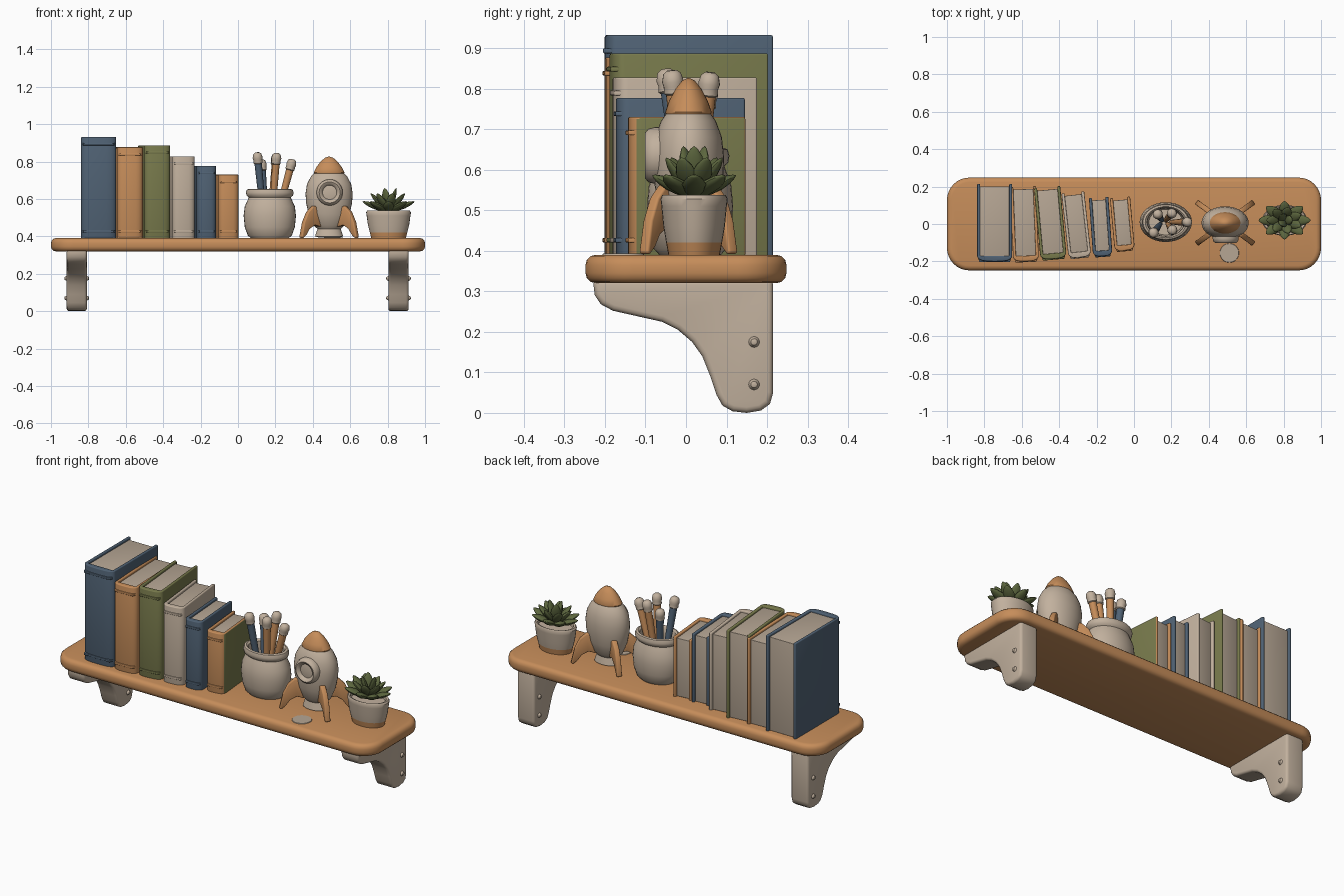
import bpy, bmesh, math
from mathutils import Vector, Matrix

cube = bpy.data.objects.get("Cube")
if cube:
    bpy.data.objects.remove(cube, do_unlink=True)
made = []


def material(name, *rgb):
    lin = [((c / 255 + 0.055) / 1.055) ** 2.4 for c in rgb] + [1]
    m = bpy.data.materials.new(name)
    m.use_nodes = True
    m.diffuse_color = lin
    node = next(n for n in m.node_tree.nodes if n.type == 'BSDF_PRINCIPLED')
    node.inputs["Base Color"].default_value = lin
    node.inputs["Roughness"].default_value = 0.8
    return m


WOOD = material("warm_orange", 198, 141, 90)
CREAM = material("cream", 194, 177, 158)
PAPER = material("paper", 182, 166, 148)
BLUE = material("slate_blue", 80, 98, 116)
GREEN = material("olive_green", 120, 122, 76)
LEAF = material("leaf_green", 92, 102, 62)


def finish(name, bm, mats, rule, matrix):
    """Turn a bmesh into an object; rule(face) picks the second material."""
    bmesh.ops.recalc_face_normals(bm, faces=bm.faces)
    bm.normal_update()
    if rule:
        for f in bm.faces:
            f.material_index = int(rule(f))
    mesh = bpy.data.meshes.new(name)
    bm.to_mesh(mesh)
    bm.free()
    for m in mats:
        mesh.materials.append(m)
    ob = bpy.data.objects.new(name, mesh)
    bpy.context.collection.objects.link(ob)
    ob.matrix_world = matrix
    made.append(ob)
    return ob


def prism(name, pts, lo, hi, axis, mats, bevel, rule=None, matrix=Matrix()):
    """Extrude a 2D outline along an axis (0=x, 1=y, 2=z) and round its edges."""
    place = [lambda u, v, w: (w, u, v), lambda u, v, w: (u, w, v),
             lambda u, v, w: (u, v, w)][axis]
    bm = bmesh.new()
    face = bm.faces.new([bm.verts.new(place(u, v, lo)) for u, v in pts])
    ext = bmesh.ops.extrude_face_region(bm, geom=[face])["geom"]
    bmesh.ops.translate(bm, vec=place(0, 0, hi - lo),
                        verts=[g for g in ext if isinstance(g, bmesh.types.BMVert)])
    bmesh.ops.recalc_face_normals(bm, faces=bm.faces)
    edges = [e for e in bm.edges if e.calc_face_angle(0) > 0.7]
    bmesh.ops.bevel(bm, geom=edges, offset=bevel, offset_type='OFFSET', segments=3,
                    profile=0.5, affect='EDGES', clamp_overlap=True)
    return finish(name, bm, mats, rule, matrix)


def lathe(name, prof, mats, loc, sy=1, rule=None, aim=(0, 0, 1), seg=32):
    """Spin an (r, z) profile, squash it in local y and point it along aim."""
    bm = bmesh.new()
    vs = [bm.verts.new((r, 0, z)) for r, z in prof]
    es = [bm.edges.new(p) for p in zip(vs, vs[1:])]
    bmesh.ops.spin(bm, geom=vs + es, cent=(0, 0, 0), axis=(0, 0, 1),
                   angle=math.tau, steps=seg, use_merge=True)
    bmesh.ops.remove_doubles(bm, verts=bm.verts, dist=0.0003)
    bmesh.ops.scale(bm, vec=(1, sy, 1), verts=bm.verts)
    aim = Vector(aim)
    turn = Matrix() if aim.z > 0.999 else aim.to_track_quat('Z', 'Y').to_matrix().to_4x4()
    return finish(name, bm, mats, rule, Matrix.Translation(loc) @ turn)


# Shelf board with rounded corners
TOP = 0.39
R = 0.12
outline = []
for k in range(4):
    sx, sy = [(1, 1), (-1, 1), (-1, -1), (1, -1)][k]
    for i in range(9):
        a = math.pi / 2 * (k + i / 8)
        outline.append((sx * (1 - R) + R * math.cos(a), sy * (0.248 - R) + R * math.sin(a)))
prism("shelf_board", outline, 0.32, TOP, 2, [WOOD], 0.025)

# Wall brackets with screw heads
arm = [(-0.23, 0.33), (-0.225, 0.29), (-0.21, 0.268), (-0.18, 0.252), (-0.06, 0.225),
       (-0.02, 0.205), (0.015, 0.175), (0.04, 0.14), (0.06, 0.09), (0.075, 0.045),
       (0.09, 0.018), (0.115, 0.004), (0.15, 0), (0.185, 0.006), (0.207, 0.022),
       (0.215, 0.05), (0.215, 0.33)]
for side, x in (("right", -0.862), ("left", 0.858)):
    prism(side + "_bracket", arm, x - 0.054, x + 0.054, 0, [CREAM], 0.014)
    for s in (-1, 1):
        for z in (0.07, 0.175):
            lathe(side + "_screw", [(0, 0.014), (0.008, 0.011), (0.014, 0), (0, -0.01)],
                  [CREAM], (x + s * 0.053, 0.168, z), aim=(s, 0, 0), seg=16)


def book(n, x, y, w, d, top, turn, color, right_color=None):
    """Hard cover wrapped around a page block, spine to the front."""
    at = Matrix.Translation((x, y, 0)) @ Matrix.Rotation(turn, 4, 'Z')
    h, back, t, curve = w / 2, d / 2, 0.016, 0.03
    cover = [(-h + t, back), (-h, back)]
    for i in range(13):
        c = -math.cos(math.pi * i / 12)
        cover.append((math.copysign(abs(c) ** 0.6, c) * h,
                      -back + curve - curve * math.sin(math.pi * i / 12)))
    cover += [(h, back), (h - t, back), (h - t, -back + curve), (-h + t, -back + curve)]
    prism(f"book_{n}_cover", cover, TOP - 0.004, top, 2, [color, right_color or color], 0.005,
          lambda f: f.normal.x > 0.9 and f.calc_center_median().x > h - 0.004, at)
    p = h - t + 0.002
    prism(f"book_{n}_pages", [(-p, back - 0.014), (-p, -back + 0.026), (p, -back + 0.026),
                              (p, back - 0.014)], TOP, top - 0.012, 2, [PAPER], 0.002, None, at)
    # Raised bands across the spine
    b = h - 0.005
    for z in (TOP + 0.03, top - 0.045):
        prism(f"book_{n}_band", [(-b, -back + 0.02), (-b + 0.008, -back - 0.004),
                                 (b - 0.008, -back - 0.004), (b, -back + 0.02)],
              z, z + 0.012, 2, [color], 0.003, None, at)


book(1, -0.745, 0.007, 0.188, 0.415, 0.932, 0, BLUE)
book(2, -0.585, 0, 0.138, 0.40, 0.877, 0.04, WOOD)
book(3, -0.447, 0.005, 0.140, 0.385, 0.887, 0.09, GREEN)
book(4, -0.308, -0.005, 0.122, 0.35, 0.828, 0.11, CREAM)
book(5, -0.178, -0.015, 0.104, 0.315, 0.777, 0.07, BLUE)
book(6, -0.062, 0, 0.108, 0.285, 0.73, 0.09, WOOD, GREEN)

# Brush jar, hollow with a rolled lip
lathe("brush_jar", [(0, 0.39), (0.1, 0.39), (0.118, 0.405), (0.134, 0.45), (0.14, 0.51),
                    (0.134, 0.56), (0.118, 0.595), (0.112, 0.608), (0.124, 0.618),
                    (0.128, 0.634), (0.122, 0.65), (0.11, 0.654), (0.1, 0.645),
                    (0.098, 0.6), (0.11, 0.52), (0.09, 0.45), (0, 0.45)],
      [CREAM], (0.17, 0.01, 0), 0.76)

# Brushes leaning in the jar: foot, tip, handle colour
for i, (foot, tip, color) in enumerate([
        ((0.14, 0, 0.47), (0.102, -0.05, 0.848), BLUE),
        ((0.15, 0.02, 0.47), (0.125, 0.055, 0.81), BLUE),
        ((0.18, 0, 0.47), (0.207, -0.035, 0.845), WOOD),
        ((0.17, 0.02, 0.47), (0.205, 0.06, 0.84), WOOD),
        ((0.2, 0.01, 0.47), (0.292, 0.01, 0.812), WOOD)]):
    axis = Vector(tip) - Vector(foot)
    L = axis.length
    cut = L - 0.06
    lathe(f"brush_{i + 1}", [(0, 0), (0.012, 0.005), (0.018, cut * 0.6), (0.02, cut),
                             (0.025, cut + 0.004), (0.024, cut + 0.02), (0.027, cut + 0.032),
                             (0.022, L - 0.008), (0.012, L), (0, L)],
          [color, CREAM], foot, 1, lambda f: f.calc_center_median().z > cut, axis, 16)

# Toy rocket: body with nose cap, porthole and four fins
RX, RY = 0.487, 0.006
lathe("rocket_body", [(0, 0.4), (0.06, 0.395), (0.075, 0.4), (0.062, 0.44), (0.085, 0.46),
                      (0.11, 0.52), (0.123, 0.58), (0.126, 0.63), (0.118, 0.68),
                      (0.097, 0.72), (0.08, 0.737), (0.082, 0.742), (0.068, 0.77),
                      (0.045, 0.8), (0.022, 0.82), (0, 0.827)],
      [CREAM, WOOD], (RX, RY, 0), 0.7, lambda f: f.calc_center_median().z > 0.735)
lathe("rocket_porthole", [(0, 0.014), (0.038, 0.008), (0.044, 0.018), (0.056, 0.024),
                          (0.066, 0.016), (0.07, 0), (0.07, -0.03), (0, -0.03)],
      [CREAM], (RX + 0.003, RY - 0.083, 0.635), aim=(0, -1, 0))
fin = [(0.07, 0.56), (0.11, 0.562), (0.145, 0.53), (0.172, 0.475), (0.19, 0.395),
       (0.178, 0.39), (0.155, 0.41), (0.135, 0.44), (0.1, 0.46), (0.06, 0.45)]
spread = math.radians(36)
for i, a in enumerate((spread, math.pi - spread, math.pi + spread, -spread)):
    prism(f"rocket_fin_{i + 1}", fin, -0.014, 0.014, 1, [WOOD], 0.006, None,
          Matrix.Translation((RX, RY, 0)) @ Matrix.Rotation(a, 4, 'Z'))

# Succulent in a pot with an orange foot
PX, PY = 0.805, 0.02
lathe("plant_pot", [(0, 0.39), (0.092, 0.39), (0.1, 0.42), (0.11, 0.46), (0.117, 0.51),
                    (0.12, 0.528), (0.114, 0.537), (0.102, 0.533), (0.098, 0.515), (0, 0.515)],
      [CREAM, WOOD], (PX, PY, 0), 0.69, lambda f: f.calc_center_median().z < 0.418)
blade = [(0, 0), (0.014, 0.01), (0.024, 0.05), (0.028, 0.085), (0.021, 0.115),
         (0.009, 0.135), (0, 0.142)]
for ring, (count, lift, size) in enumerate([(8, 22, 1.06), (7, 46, 0.98), (3, 72, 0.95)]):
    e = math.radians(lift)
    for i in range(count):
        a = math.tau * (i + ring * 0.5) / count
        aim = Vector((math.cos(e) * math.cos(a), 0.74 * math.cos(e) * math.sin(a), math.sin(e)))
        s = size * aim.length
        lathe(f"leaf_{ring + 1}_{i + 1}", [(r * size, z * s) for r, z in blade],
              [LEAF], (PX, PY, 0.53), 0.5, None, aim.normalized(), 12)

# Pale spot on the shelf top
lathe("pale_spot", [(0, 0), (0.052, 0), (0.05, 0.004), (0, 0.004)], [PAPER],
      (0.51, -0.155, TOP - 0.001))

# Smooth shading with crisp edges
bpy.ops.object.select_all(action='DESELECT')
for ob in made:
    ob.select_set(True)
bpy.context.view_layer.objects.active = made[0]
bpy.ops.object.shade_smooth_by_angle(angle=math.radians(40))
